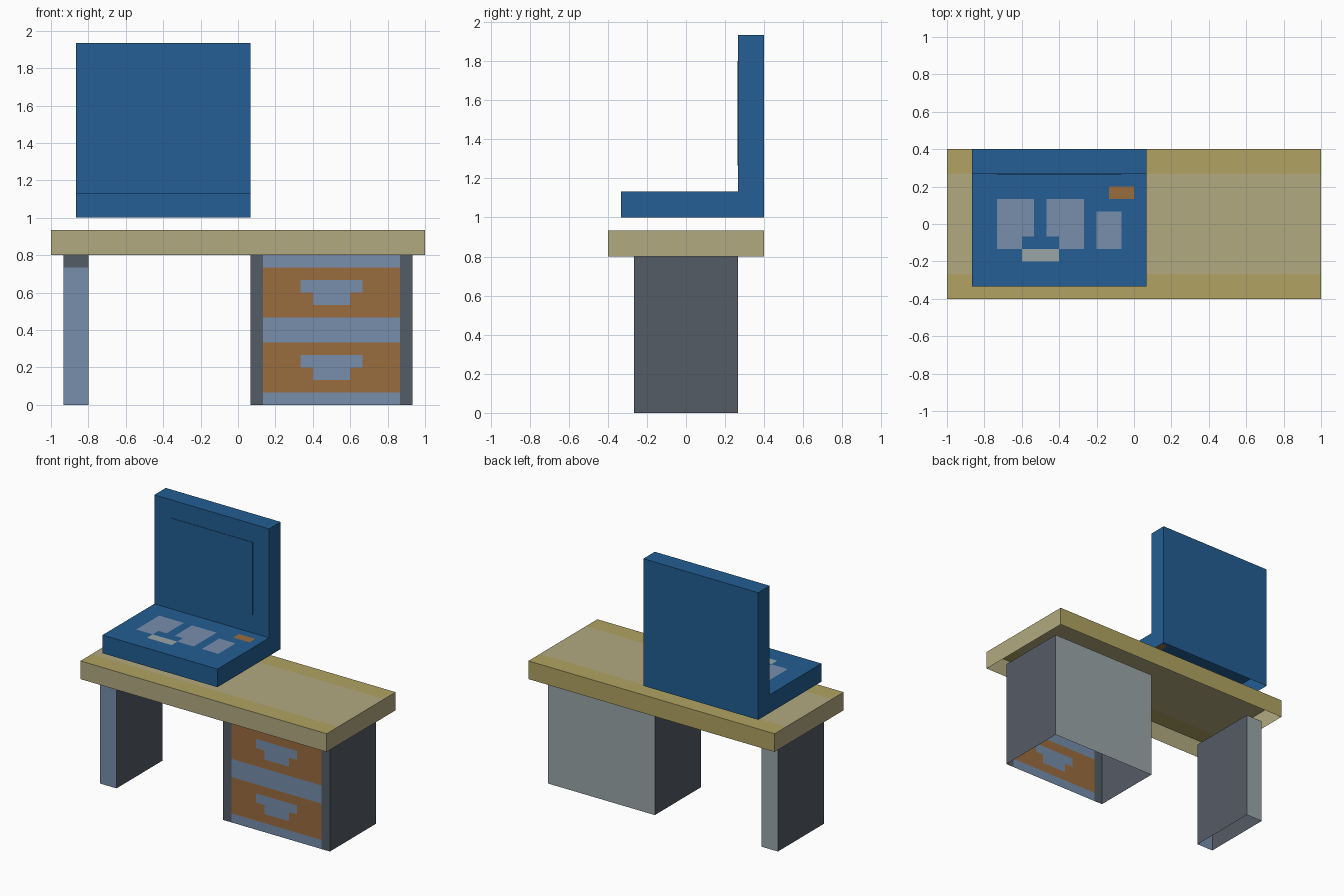
import bpy
import bmesh
from mathutils import Vector

cube = bpy.data.objects.get("Cube")
if cube:
    bpy.data.objects.remove(cube, do_unlink=True)

UNIT = 1 / 15  # the whole model sits on a grid of fifteenths


def linear(c):
    c /= 255
    return c / 12.92 if c <= 0.04045 else ((c + 0.055) / 1.055) ** 2.4


def material(name, *rgb):
    m = bpy.data.materials.new(name)
    m.use_nodes = True
    col = [linear(c) for c in rgb] + [1]
    m.diffuse_color = col
    shader = m.node_tree.nodes["Principled BSDF"]
    shader.inputs["Base Color"].default_value = col
    shader.inputs["Roughness"].default_value = 0.9
    return m


BLUE = material("deep blue", 35, 94, 147)
SLATE = material("slate grey", 85, 92, 102)
STEEL = material("steel blue", 119, 142, 172)
ORANGE = material("orange brown", 154, 109, 63)
PALE = material("pale wood", 178, 170, 129)
OLIVE = material("olive wood", 177, 163, 98)
ASH = material("ash grey", 154, 166, 168)

FRONT, BACK, TOP = Vector((0, -1, 0)), Vector((0, 1, 0)), Vector((0, 0, 1))


def shell(name, x, y, z, base, paint=()):
    """Open-bottomed box; paint = (side, (u range), (v range), material)."""
    bm = bmesh.new()
    bmesh.ops.create_cube(bm, size=1)
    for v in bm.verts:
        v.co = [r[0] + (c + 0.5) * (r[1] - r[0]) for c, r in zip(v.co, (x, y, z))]
    bm.normal_update()
    bmesh.ops.delete(bm, geom=[f for f in bm.faces if f.normal.z < -0.5],
                     context='FACES_ONLY')
    mats = [base]
    for side, us, vs, mat in paint:
        if mat not in mats:
            mats.append(mat)
        v_axis = 1 if side is TOP else 2
        # cut only the painted side along the edges of the patch
        for axis, values in ((0, us), (v_axis, vs)):
            normal = Vector([float(i == axis) for i in range(3)])
            for value in values:
                faces = [f for f in bm.faces if f.normal.dot(side) > 0.9]
                geom = set(faces)
                for f in faces:
                    geom.update(f.edges)
                    geom.update(f.verts)
                bmesh.ops.bisect_plane(bm, geom=list(geom), dist=1e-4,
                                       plane_co=normal * value, plane_no=normal)
        bm.normal_update()
    for side, us, vs, mat in paint:
        v_axis = 1 if side is TOP else 2
        for f in bm.faces:
            c = f.calc_center_median()
            if (f.normal.dot(side) > 0.9 and us[0] < c.x < us[1]
                    and vs[0] < c[v_axis] < vs[1]):
                f.material_index = mats.index(mat)
    bmesh.ops.scale(bm, vec=(UNIT,) * 3, verts=bm.verts)
    mesh = bpy.data.meshes.new(name)
    bm.to_mesh(mesh)
    bm.free()
    for m in mats:
        mesh.materials.append(m)
    ob = bpy.data.objects.new(name, mesh)
    bpy.context.collection.objects.link(ob)
    return ob


# Desk top with darker bands along the long edges
WIDE = (-15, 15)
shell("desk_top", WIDE, (-6, 6), (12, 14), PALE, [
    (TOP, WIDE, (-6, -4), OLIVE), (TOP, WIDE, (4, 6), OLIVE),
    (BACK, WIDE, (12, 14), OLIVE)])

# Side leg
LEG = (-14, -12)
shell("desk_leg", LEG, (-4, 4), (0, 12), SLATE, [
    (FRONT, LEG, (0, 11), STEEL), (BACK, LEG, (0, 12), ASH)])

# Drawer cabinet with two drawers and stepped handles
drawers = [(FRONT, (2, 13), (0, 12), STEEL), (BACK, (1, 14), (0, 12), ASH)]
for low in (1, 7):
    drawers += [(FRONT, (2, 13), (low, low + 4), ORANGE),
                (FRONT, (5, 10), (low + 2, low + 3), STEEL),
                (FRONT, (6, 9), (low + 1, low + 2), STEEL)]
shell("drawer_cabinet", (1, 14), (-4, 4), (0, 12), SLATE, drawers)

# Computer base with key blocks, a space key and a small light
shell("computer_base", (-13, 1), (-5, 6), (15, 17), BLUE, [
    (TOP, (-11, -8), (-1, 2), STEEL), (TOP, (-11, -9), (-2, -1), STEEL),
    (TOP, (-7, -4), (-1, 2), STEEL), (TOP, (-6, -4), (-2, -1), STEEL),
    (TOP, (-3, -1), (-2, 1), STEEL), (TOP, (-9, -6), (-3, -2), ASH),
    (TOP, (-2, 0), (2, 3), ORANGE)])

# Upright screen and its thin display plate
shell("computer_screen", (-13, 1), (4, 6), (17, 29), BLUE)
shell("display_plate", (-11, -1), (3.95, 4), (19, 27), BLUE)
